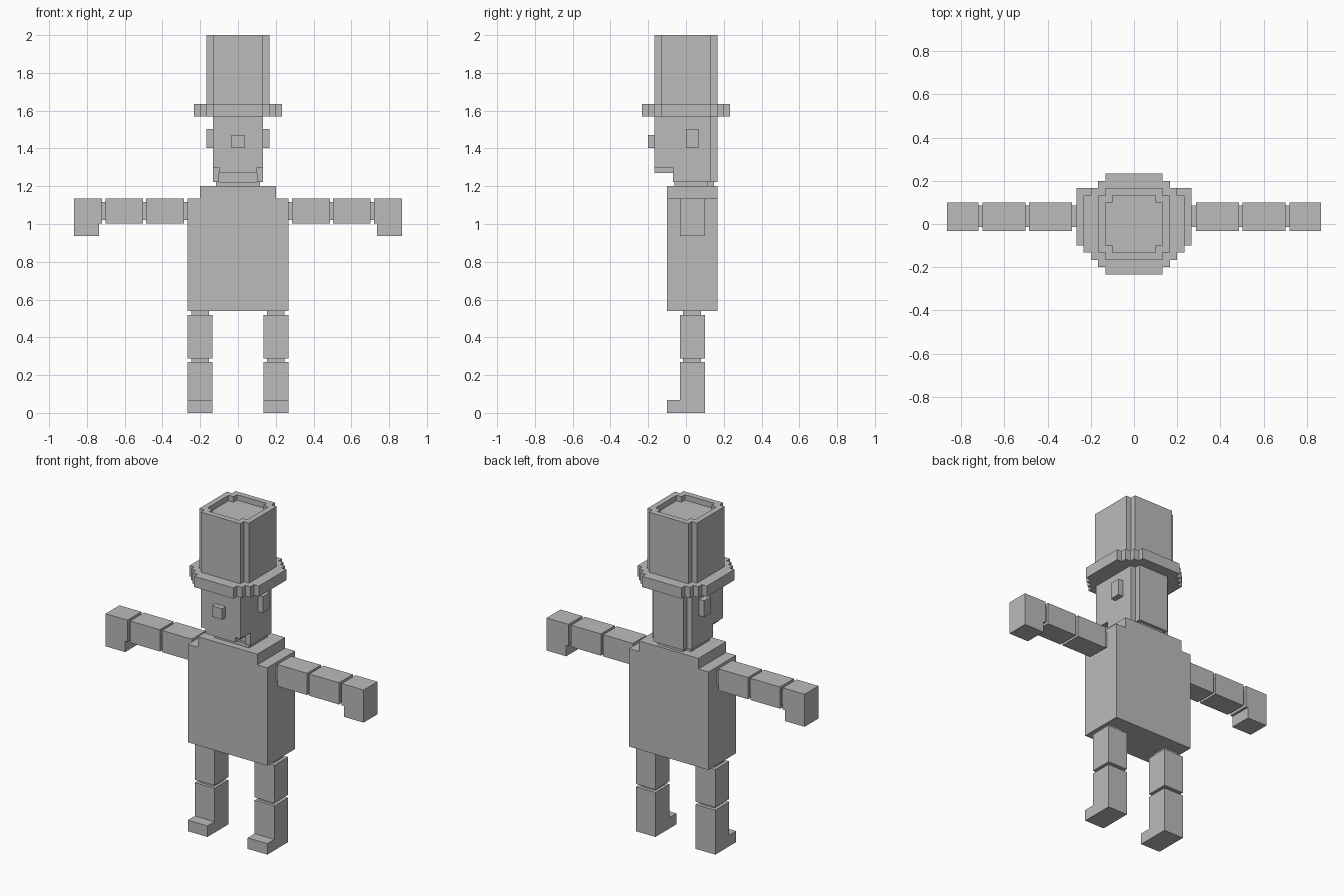
import bpy, bmesh

if "Cube" in bpy.data.objects:
    bpy.data.objects.remove(bpy.data.objects["Cube"])

grey = bpy.data.materials.new("plain grey")
grey.diffuse_color = (0.5, 0.5, 0.5, 1)
grey.use_nodes = True
grey.node_tree.nodes["Principled BSDF"].inputs["Base Color"].default_value = grey.diffuse_color


def loft(name, rings):
    """Closed solid through rings of (outline, z)."""
    bm = bmesh.new()
    loops = [[bm.verts.new((x, y, z)) for x, y in pts] for pts, z in rings]
    n = len(loops[0])
    for a, b in zip(loops, loops[1:]):
        for i in range(n):
            j = (i + 1) % n
            bm.faces.new((a[i], a[j], b[j], b[i]))
    bm.faces.new(loops[0][::-1])
    bm.faces.new(loops[-1])
    bmesh.ops.recalc_face_normals(bm, faces=bm.faces)
    me = bpy.data.meshes.new(name)
    bm.to_mesh(me)
    bm.free()
    me.materials.append(grey)
    ob = bpy.data.objects.new(name, me)
    bpy.context.collection.objects.link(ob)
    return ob


def box(name, x0, x1, y0, y1, z0, z1):
    pts = [(x0, y0), (x1, y0), (x1, y1), (x0, y1)]
    return loft(name, [(pts, z0), (pts, z1)])


def pair(name, x0, x1, *rest):
    box("left_" + name, x0, x1, *rest)
    box("right_" + name, -x1, -x0, *rest)


def stepped(corners):
    """Four-way symmetric stepped outline from its first-quadrant corners."""
    q, out = list(corners), []
    for _ in range(4):
        out += q
        q = [(-y, x) for x, y in q]
    return out


def profile_x(name, half, depth_steps):
    """Extrude a left-right symmetric half outline."""
    return half + [(-x, y) for x, y in reversed(half)]


# Torso with raised shoulder step
body = loft("torso", [([(-.267, .54), (.267, .54), (.267, 1.135), (.2, 1.135),
                        (.2, 1.2), (-.2, 1.2), (-.2, 1.135), (-.267, 1.135)], y)
                      for y in (-.1, .167)])
for v in body.data.vertices:
    x, z, y = v.co
    v.co = (x, y, z)
body.data.flip_normals()

# Legs
pair("hip_joint", .153, .247, -.015, .08, .51, .545)
pair("upper_leg", .135, .267, -.033, .1, .287, .517)
pair("knee_joint", .153, .247, -.015, .08, .265, .29)
pair("lower_leg", .135, .267, -.033, .1, 0, .27)
pair("toe", .135, .267, -.1, -.033, 0, .067)

# Arms
for name, a, b in (("shoulder", .26, .29), ("elbow", .485, .505), ("wrist", .70, .722)):
    pair(name + "_joint", a, b, -.015, .085, 1.02, 1.117)
pair("upper_arm", .287, .487, -.033, .1, 1.003, 1.135)
pair("lower_arm", .502, .702, -.033, .1, 1.003, 1.135)
pair("hand", .72, .867, -.033, .1, 1.003, 1.135)
pair("fingers", .735, .867, -.033, .1, .937, 1.003)


# Head: back corners notched, chin stepped in
def mirrored(half):
    return half + [(-x, y) for x, y in reversed(half)]


skull = mirrored([(.133, -.167), (.133, .133), (.1, .133), (.1, .167)])
jaw = mirrored([(.1, -.045), (.1, -.07), (.133, -.07), (.133, .133), (.1, .133), (.1, .167)])
loft("skull", [(skull, 1.3), (skull, 1.57)])
loft("jaw", [(jaw, 1.222), (jaw, 1.3)])
box("chin", -.1, .1, -.167, -.045, 1.27, 1.3)
neck = mirrored([(.117, -.06), (.117, .117), (.083, .117), (.083, .148)])
loft("neck", [(neck, 1.195), (neck, 1.222)])
box("nose", -.034, .034, -.2, -.167, 1.403, 1.47)
pair("ear", .133, .167, 0, .065, 1.403, 1.502)

# Hat: stepped round brim and recessed crown
brim = stepped([(.233, .133), (.2, .133), (.2, .167), (.167, .167),
                (.167, .2), (.133, .2), (.133, .233)])
loft("hat_brim", [(brim, 1.57), (brim, 1.635)])
outer = stepped([(.167, .133), (.133, .133), (.133, .167)])
inner = stepped([(.133, .1), (.1, .1), (.1, .133)])
loft("hat_crown", [(outer, 1.635), (outer, 2), (inner, 2), (inner, 1.967)])
